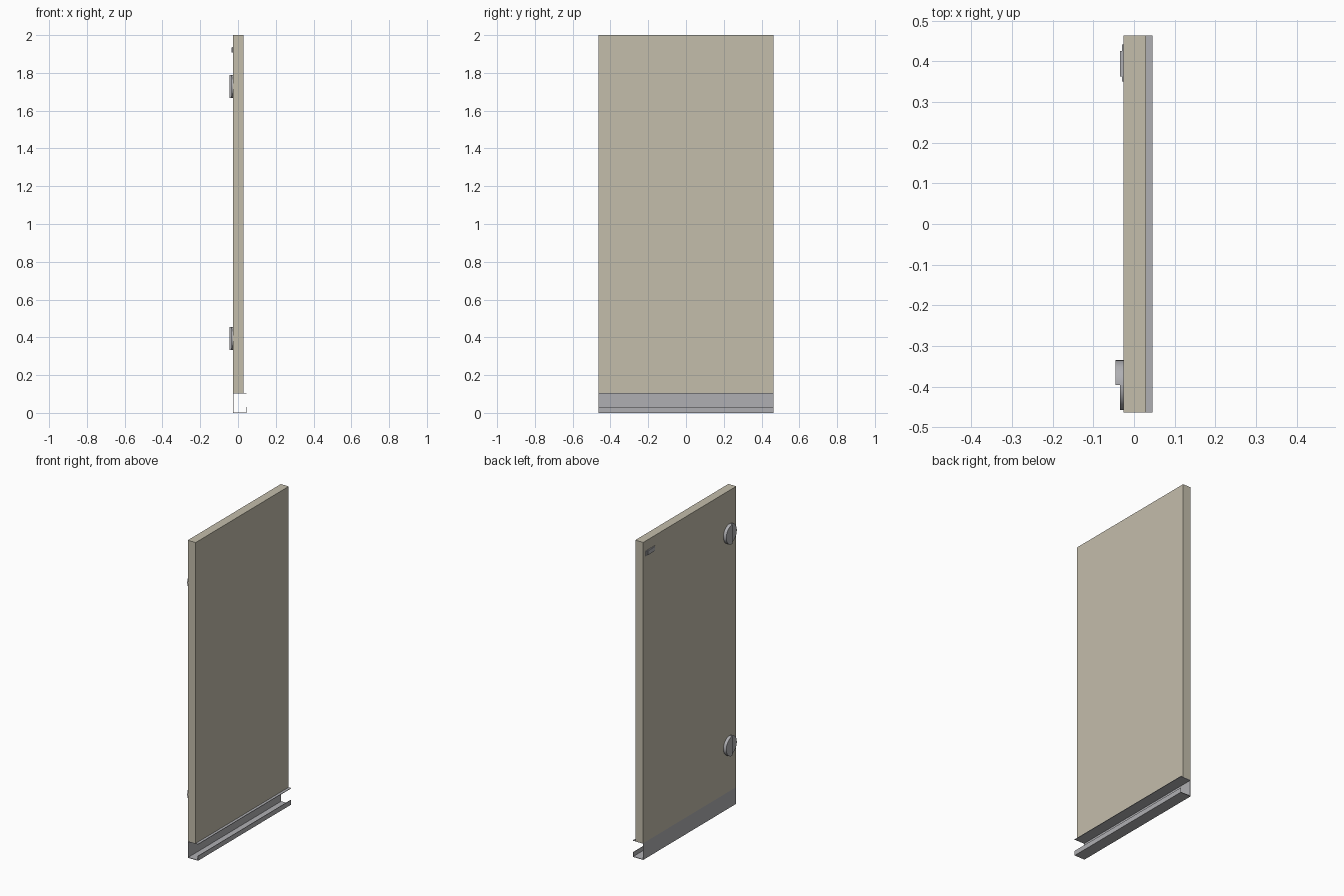
import bpy, bmesh, math

if "Cube" in bpy.data.objects:
    bpy.data.objects.remove(bpy.data.objects["Cube"])


def material(name, rgb):
    m = bpy.data.materials.new(name)
    m.diffuse_color = (*rgb, 1)
    m.use_nodes = True
    m.node_tree.nodes["Principled BSDF"].inputs["Base Color"].default_value = m.diffuse_color
    return m


BEIGE = material("beige panel", (0.55, 0.51, 0.41))
GREY = material("grey metal", (0.43, 0.43, 0.45))


def prism(name, points, direction, mat, smooth=False):
    """Extrude a closed outline of 3D points along a direction."""
    bm = bmesh.new()
    face = bm.faces.new([bm.verts.new(p) for p in points])
    new = bmesh.ops.extrude_face_region(bm, geom=[face])["geom"]
    bmesh.ops.translate(bm, vec=direction,
                        verts=[v for v in new if isinstance(v, bmesh.types.BMVert)])
    bmesh.ops.recalc_face_normals(bm, faces=bm.faces[:])
    mesh = bpy.data.meshes.new(name)
    bm.to_mesh(mesh)
    bm.free()
    mesh.materials.append(mat)
    ob = bpy.data.objects.new(name, mesh)
    bpy.context.collection.objects.link(ob)
    if smooth:
        bpy.ops.object.select_all(action='DESELECT')
        ob.select_set(True)
        bpy.context.view_layer.objects.active = ob
        bpy.ops.object.shade_smooth_by_angle(angle=math.radians(30))
    return ob


def box(name, x0, x1, y0, y1, z0, z1, mat):
    outline = [(x0, y0, z0), (x0, y1, z0), (x0, y1, z1), (x0, y0, z1)]
    return prism(name, outline, (x1 - x0, 0, 0), mat)


BACK, FRONT, LIP, HALF = -0.026, 0.029, 0.046, 0.463

# Door panel
box("door_panel", BACK, FRONT, -HALF, HALF, 0.105, 2.0, BEIGE)

# Base channel: thin folded sheet with an upturned lower lip
t, top = 0.003, 0.105
profile = [(BACK, 0), (LIP, 0), (LIP, 0.03), (LIP - t, 0.03), (LIP - t, t),
           (BACK + t, t), (BACK + t, top - t), (LIP, top - t), (LIP, top), (BACK, top)]
prism("base_channel", [(x, -HALF, z) for x, z in profile], (0, 2 * HALF, 0), GREY)

# Round hinges: raised half disc inboard, thin half disc at the door edge
CY, R, N = -0.396, 0.061, 24
for label, cz in (("lower", 0.395), ("upper", 1.729)):
    for part, side, depth in (("raised", 1, 0.020), ("thin", -1, 0.008)):
        arc = [(BACK, CY + side * R * math.cos(a), cz + R * math.sin(a))
               for a in (math.pi * (i / N - 0.5) for i in range(N + 1))]
        prism(f"{label}_hinge_{part}_half", arc, (-depth, 0, 0), GREY, True)

# Latch plate with raised centre
box("latch_plate", BACK - 0.004, BACK, 0.35, 0.442, 1.907, 1.937, GREY)
box("latch_block", BACK - 0.008, BACK - 0.004, 0.363, 0.425, 1.909, 1.935, GREY)
